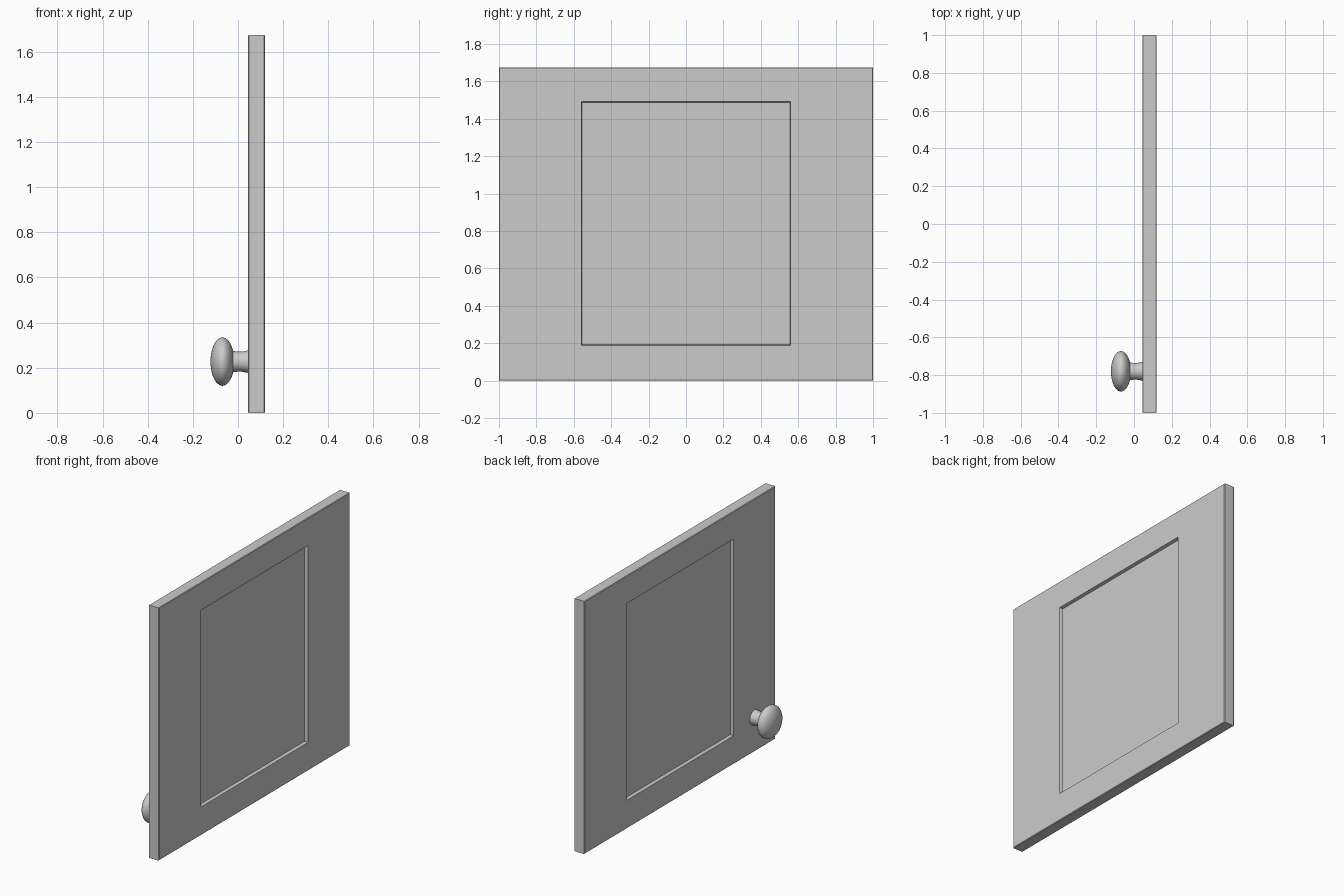
import bpy, bmesh
from math import cos, sin, pi, radians

cube = bpy.data.objects.get("Cube")
if cube:
    bpy.data.objects.remove(cube, do_unlink=True)

grey = bpy.data.materials.new("plain grey")
grey.use_nodes = True
COLOUR = (0.6, 0.6, 0.6, 1)
grey.diffuse_color = COLOUR
grey.node_tree.nodes["Principled BSDF"].inputs["Base Color"].default_value = COLOUR


def loft(name, rings, location=(0, 0, 0)):
    """Skin a series of closed rings and cap both ends."""
    bm = bmesh.new()
    loops = [[bm.verts.new(p) for p in ring] for ring in rings]
    for a, b in zip(loops, loops[1:]):
        for i in range(len(a)):
            j = (i + 1) % len(a)
            bm.faces.new((a[i], a[j], b[j], b[i]))
    bm.faces.new(loops[0])
    bm.faces.new(loops[-1])
    bmesh.ops.recalc_face_normals(bm, faces=bm.faces)
    mesh = bpy.data.meshes.new(name)
    bm.to_mesh(mesh)
    bm.free()
    mesh.materials.append(grey)
    obj = bpy.data.objects.new(name, mesh)
    obj.location = location
    bpy.context.collection.objects.link(obj)
    return obj


def rectangle(x, half_width, bottom, top):
    return [(x, -half_width, bottom), (x, half_width, bottom),
            (x, half_width, top), (x, -half_width, top)]


def circle(x, radius, sides=48):
    return [(x, radius * cos(2 * pi * i / sides), radius * sin(2 * pi * i / sides))
            for i in range(sides)]


# Door slab with a shallow recess on both faces
BACK, FRONT, DEPTH, HEIGHT, EDGE = 0.044, 0.12, 0.02, 1.675, 0.004


def face_rings(x, inward):
    return [rectangle(x + inward * DEPTH, 0.555, 0.193, 1.487),
            rectangle(x, 0.56, 0.188, 1.492),
            rectangle(x, 1 - EDGE, EDGE, HEIGHT - EDGE),
            rectangle(x + inward * EDGE, 1, 0, HEIGHT)]


loft("door_panel", face_rings(FRONT, -1) + face_rings(BACK, 1)[::-1])

# Round knob: flattened ball and a flared neck, turned about the x axis
KNOB = (0, -0.78, 0.227)
ball = [circle(-0.069 - 0.053 * cos(t), 0.107 * sin(t))
        for t in [pi * (i + 0.2) / 24.4 for i in range(25)]]
neck = [circle(x, r) for x, r in ((-0.04, 0.048), (-0.02, 0.047), (0.0, 0.044),
                                  (0.015, 0.044), (0.03, 0.047), (0.046, 0.05))]
for name, rings in (("knob_ball", ball), ("knob_neck", neck)):
    part = loft(name, rings, KNOB)
    bpy.ops.object.select_all(action='DESELECT')
    part.select_set(True)
    bpy.context.view_layer.objects.active = part
    bpy.ops.object.shade_smooth_by_angle(angle=radians(40))
